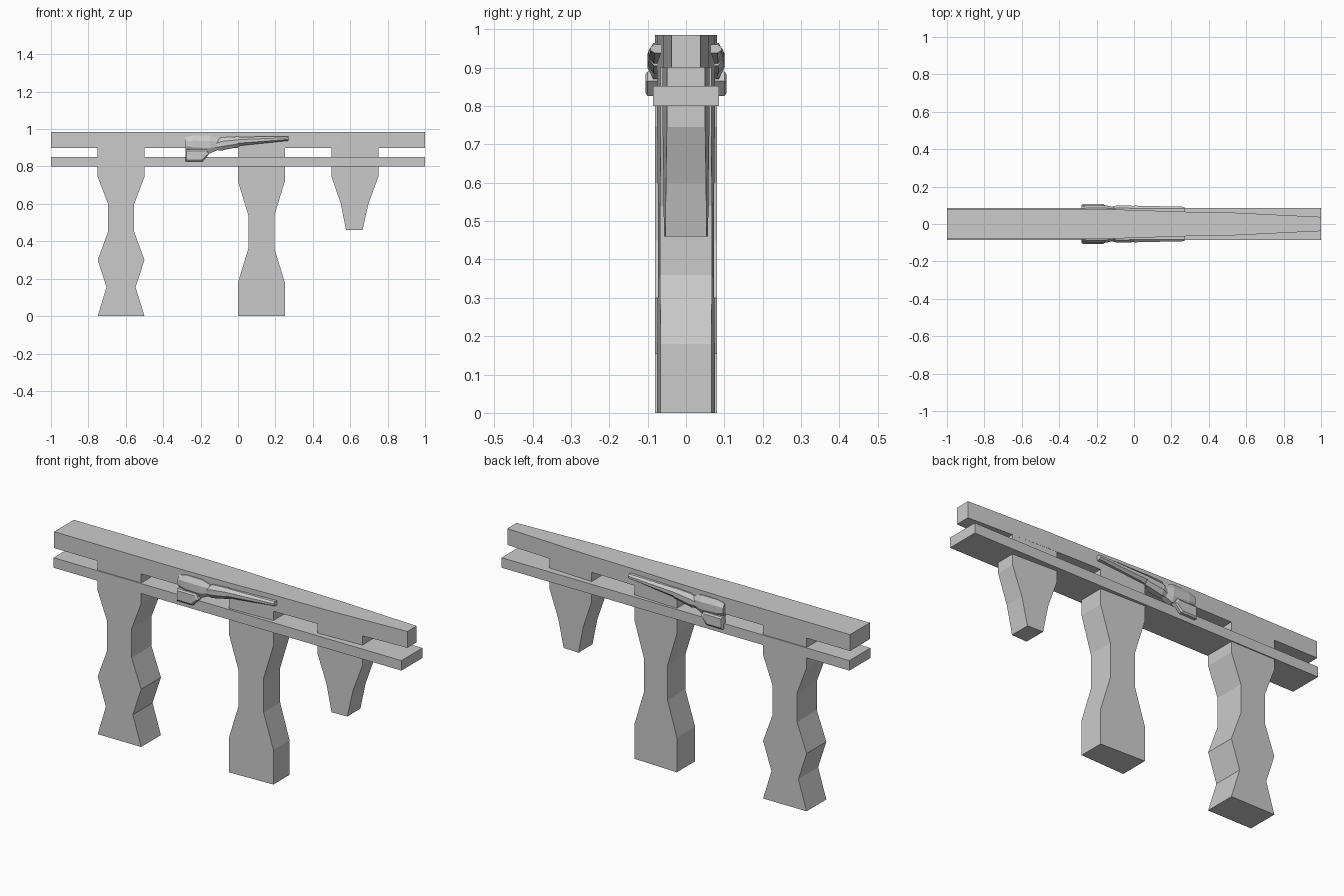
import bpy, bmesh

if "Cube" in bpy.data.objects:
    bpy.data.objects.remove(bpy.data.objects["Cube"])

# half width of the tapering body along x
WIDTH = [(-1, .081), (-.25, .081), (0, .075), (.25, .066), (.55, .06), (.75, .05), (1, .038)]


def half_width(x):
    for (x0, w0), (x1, w1) in zip(WIDTH, WIDTH[1:]):
        if x <= x1:
            return w0 + (w1 - w0) * (x - x0) / (x1 - x0)
    return WIDTH[-1][1]


def finish(name, bm):
    bmesh.ops.recalc_face_normals(bm, faces=bm.faces)
    me = bpy.data.meshes.new(name)
    bm.to_mesh(me)
    bm.free()
    ob = bpy.data.objects.new(name, me)
    bpy.context.collection.objects.link(ob)
    return ob


def loft(name, rings):
    """Skin equal-length rings of points and cap both ends."""
    bm = bmesh.new()
    vs = [[bm.verts.new(p) for p in r] for r in rings]
    n = len(vs[0])
    for a, b in zip(vs, vs[1:]):
        for i in range(n):
            j = (i + 1) % n
            bm.faces.new((a[i], a[j], b[j], b[i]))
    bm.faces.new(vs[0])
    bm.faces.new(vs[-1])
    return finish(name, bm)


def mirror_y(ob):
    m = ob.modifiers.new("mirror", 'MIRROR')
    m.use_axis = (False, True, False)
    m.use_bisect_axis = (False, False, False)
    return ob


# upper beam, tapering in plan
outline = [(x, w) for x, w in WIDTH] + [(x, -w) for x, w in reversed(WIDTH)]
loft("upper_beam", [[(x, y, z) for x, y in outline] for z in (.90, .985)])

# lower rail
loft("lower_rail", [[(x, -.086, z), (x, .086, z), (x, .086, z + .052), (x, -.086, z + .052)]
                    for x, z in ((-1, .80), (1, .80))])


# legs: stations of (z, left x, right x), rising through the rail to the beam
def leg(name, stations):
    x0, x1 = stations[0][1:]
    w0, w1 = half_width(x0), half_width(x1)

    def w(x):
        return w0 + (w1 - w0) * (x - x0) / (x1 - x0)
    loft(name, [[(l, -w(l), z), (r, -w(r), z), (r, w(r), z), (l, w(l), z)]
                for z, l, r in stations])


leg("left_leg", [(.905, -.75, -.5), (.745, -.75, -.5), (.6, -.695, -.555), (.45, -.695, -.555),
                 (.3, -.75, -.5), (.155, -.703, -.548), (0, -.75, -.5)])
leg("middle_leg", [(.905, 0, .25), (.72, 0, .25), (.54, .055, .195), (.36, .055, .195),
                   (.18, 0, .25), (0, 0, .25)])
leg("right_leg", [(.905, .5, .75), (.745, .5, .75), (.6, .55, .697), (.46, .578, .666)])


# side ornaments: stations of (x, low z, high z, outer y) with chamfered outer edges
def ornament(name, stations, inner=.055):
    rings = []
    for x, lo, hi, out in stations:
        c = (hi - lo) * .3
        d = (out - .075) * .6
        rings.append([(x, -inner, lo), (x, -(out - d), lo), (x, -out, lo + c),
                      (x, -out, hi - c), (x, -(out - d), hi), (x, -inner, hi)])
    mirror_y(loft(name, rings))


ornament("ornament_head", [(-.28, .89, .955, .095), (-.24, .875, .965, .1),
                           (-.15, .87, .965, .1), (-.105, .89, .95, .09)])
ornament("ornament_neck", [(-.12, .888, .935, .092), (-.09, .885, .955, .1), (.005, .905, .96, .097)])
ornament("ornament_bar", [(0, .91, .958, .098), (.27, .938, .961, .092)])

# drooping lower part of the ornament
lobe = [(-.28, .826), (-.19, .826), (-.155, .865), (-.17, .89), (-.28, .89)]
mirror_y(loft("ornament_lobe", [[(x, y, z) for x, z in lobe] for y in (-.075, -.1)]
              + [[(x * .9 - .024, -.106, .858 + (z - .858) * .75) for x, z in lobe]]))
